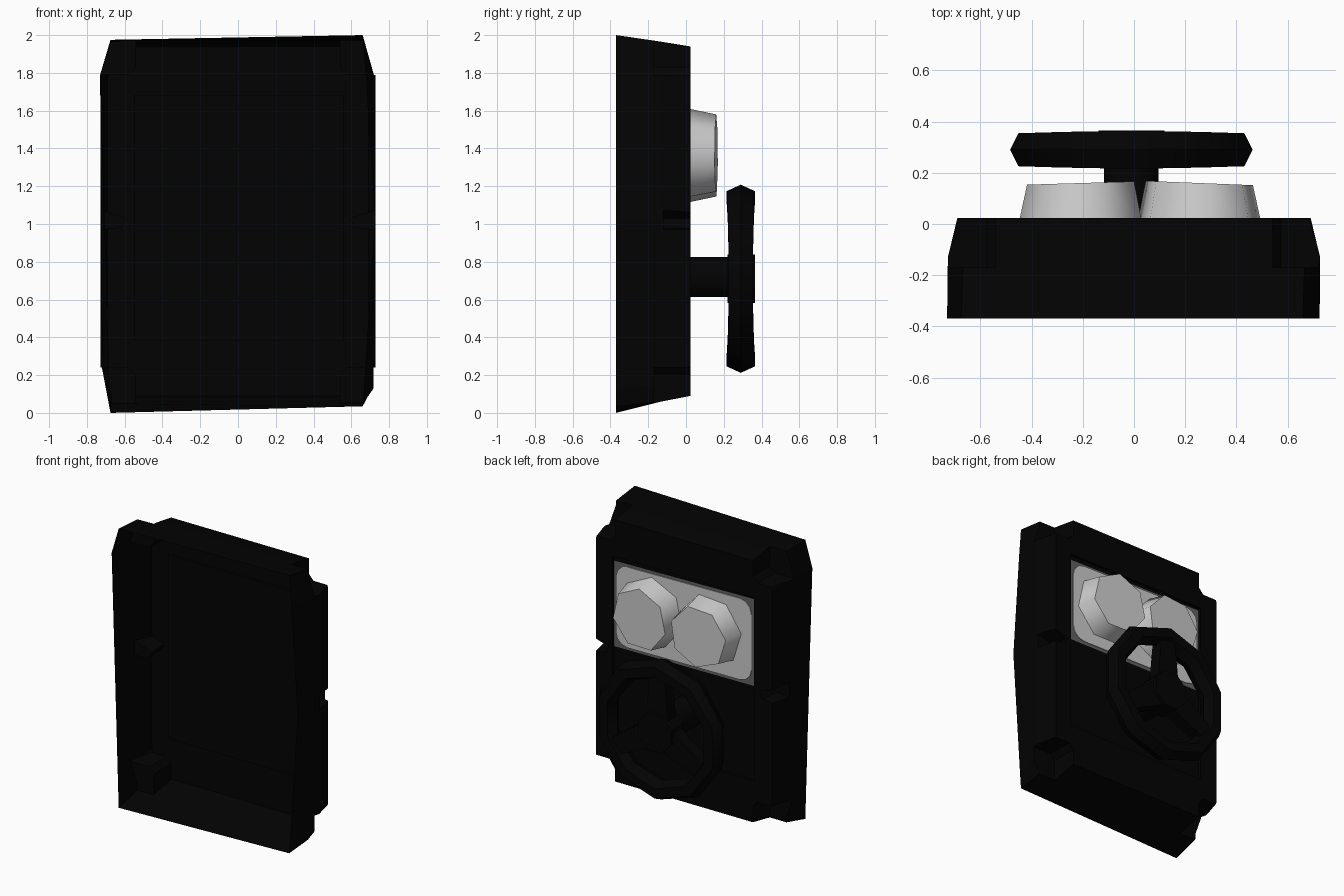
import bpy, bmesh, math
from mathutils import Vector

if "Cube" in bpy.data.objects:
    bpy.data.objects.remove(bpy.data.objects["Cube"])


def material(name, v):
    m = bpy.data.materials.new(name)
    m.diffuse_color = (v, v, v, 1)
    m.use_nodes = True
    m.node_tree.nodes["Principled BSDF"].inputs["Base Color"].default_value = m.diffuse_color
    return m


BLACK = material("black", 0.0008)
LIGHT = material("light grey", 0.6)
DARK = material("dark grey", 0.12)


def finish(name, bm, mat, angle=30):
    """Turn a bmesh into a named, coloured object."""
    bmesh.ops.recalc_face_normals(bm, faces=bm.faces)
    me = bpy.data.meshes.new(name)
    bm.to_mesh(me)
    bm.free()
    ob = bpy.data.objects.new(name, me)
    bpy.context.collection.objects.link(ob)
    me.materials.append(mat)
    bpy.ops.object.select_all(action='DESELECT')
    ob.select_set(True)
    bpy.context.view_layer.objects.active = ob
    if angle:
        bpy.ops.object.shade_smooth_by_angle(angle=math.radians(angle))
    return ob


def loft(bm, rings, closed=False):
    """Skin equal-length loops; cap the ends, or join them when closed."""
    loops = [[bm.verts.new(p) for p in r] for r in rings]
    n = len(loops[0])
    pairs = list(zip(loops, loops[1:] + loops[:1]))
    for a, b in pairs if closed else pairs[:-1]:
        for i in range(n):
            j = (i + 1) % n
            bm.faces.new((a[i], a[j], b[j], b[i]))
    if not closed:
        bm.faces.new(loops[0])
        bm.faces.new(loops[-1])


def prism(bm, outline, y0, y1):
    loft(bm, [[(x, y, z) for x, z in outline] for y in (y0, y1)])


def ngon(cx, cz, r, n, turn=0.0):
    return [(cx + r * math.cos(turn + math.tau * i / n),
             cz + r * math.sin(turn + math.tau * i / n)) for i in range(n)]


def rect(x0, x1, z0, z1):
    return [(x0, z0), (x1, z0), (x1, z1), (x0, z1)]


# Housing: chamfered box tapering towards the back
def chamfered(y, w, z0, z1, c=0.06, d=0.17):
    return [(-w, y, z0 + d), (-w + c, y, z0), (w - c, y, z0), (w, y, z0 + d * 0.5),
            (w, y, 1.03), (w, y, z1 - d), (w - c, y, z1), (-w + c, y, z1), (-w, y, z1 - d)]


bm = bmesh.new()
front = [(-.683, -.37, .26), (-.675, -.37, 0), (.66, -.37, .035), (.667, -.37, .13),
         (.725, -.37, 1.03), (.677, -.37, 1.78), (.66, -.37, 2), (-.675, -.37, 1.975),
         (-.73, -.37, 1.79)]
loft(bm, [front, chamfered(-.13, .727, .06, 1.965), chamfered(.023, .69, .09, 1.94)])
housing = finish("housing", bm, BLACK, 0)

# Cutters: corner pockets, side notches and the recessed dash panel
bm = bmesh.new()
for s in (-1, 1):
    for inner, edge, far in ((1.83, 1.79, 2.3), (.2, .24, -.3)):
        prism(bm, [(s * .54, far), (s * .54, inner), (s * .575, edge),
                   (s * .9, edge), (s * .9, far)], -.17, .2)
    prism(bm, [(s * .59, 1.03), (s * .62, .98), (s * .9, .95), (s * .9, 1.13)], -.12, .2)
prism(bm, rect(-.55, .56, .38, 1.68), .005, .2)
cutter = finish("housing_cutter", bm, BLACK, 0)
cutter.hide_render = True

mod = housing.modifiers.new("cut", 'BOOLEAN')
mod.operation = 'DIFFERENCE'
mod.solver = 'EXACT'
mod.object = cutter
bpy.context.view_layer.objects.active = housing
bpy.ops.object.modifier_apply(modifier=mod.name)
bpy.data.objects.remove(cutter)

# Open the front so the housing is a hollow shell
bm = bmesh.new()
bm.from_mesh(housing.data)
cap = [f for f in bm.faces if all(v.co.y < -.365 for v in f.verts)]
bmesh.ops.delete(bm, geom=cap, context='FACES_ONLY')
bm.to_mesh(housing.data)
bm.free()

# Gauge panel: dark backing with a light rounded plate
bm = bmesh.new()
bm.faces.new([bm.verts.new((x, .012, z)) for x, z in
              ((-.545, 1.05), (-.545, 1.665), (.555, 1.645), (.555, 1.04))])
finish("gauge_panel_border", bm, DARK, 0)

bm = bmesh.new()
outline = []
R = .09
for k, (cx, cz) in enumerate(((.535 - R, 1.63 - R), (-.525 + R, 1.645 - R),
                              (-.525 + R, 1.07 + R), (.535 - R, 1.06 + R))):
    for i in range(4):
        a = math.radians(90 * k + 30 * i)
        outline.append((cx + R * math.cos(a), cz + R * math.sin(a)))
prism(bm, outline, .015, .02)
finish("gauge_panel_plate", bm, LIGHT, 0)

# Gauges: two seven-sided tapered pods with slightly tilted faces
for name, cx, cz, turn, tilt in (("gauge_left", -.205, 1.36, .3, .03),
                                 ("gauge_right", .255, 1.365, math.pi / 2, -.04)):
    bm = bmesh.new()
    base = [(x, .018, z) for x, z in ngon(cx, cz, .245, 7, turn)]
    face = [(x, .16 + tilt * (x - cx), z) for x, z in ngon(cx, cz, .215, 7, turn)]
    loft(bm, [base, face])
    finish(name, bm, LIGHT, 60)

# Steering wheel rim: ten segments, six-sided section, thicker at top and bottom
WX, WY, WZ = -.01, .29, .71
SEG = 10
bm = bmesh.new()
rings = []
for i in range(SEG):
    a = math.tau * i / SEG + math.pi / 2
    deep = .074 + .012 * abs(math.sin(a)) ** 3
    ring = []
    for j in range(6):
        b = math.tau * j / 6
        r = .43 + .068 * math.cos(b)
        ring.append((WX + r * math.cos(a), WY + deep * math.sin(b), WZ + r * math.sin(a)))
    rings.append(ring)
loft(bm, rings, closed=True)
finish("steering_wheel_rim", bm, BLACK, 40)

# Hub, column and three spokes
bm = bmesh.new()
prism(bm, ngon(WX, WZ, .14, 8, math.pi / 8), .22, .365)
finish("steering_wheel_hub", bm, BLACK, 30)

bm = bmesh.new()
prism(bm, ngon(WX, WZ + .01, .115, 8, math.pi / 8), .006, .24)
finish("steering_column", bm, BLACK, 50)

for k, name in enumerate(("spoke_top", "spoke_left", "spoke_right")):
    a = math.pi / 2 + math.tau * k / 3
    out = Vector((math.cos(a), math.sin(a)))
    side = Vector((-out.y, out.x))
    c = Vector((WX, WZ))
    bm = bmesh.new()
    prism(bm, [tuple(c + out * r + side * w) for r, w in
               ((.05, -.09), (.42, -.055), (.42, .055), (.05, .09))], .25, .34)
    finish(name, bm, BLACK, 30)
